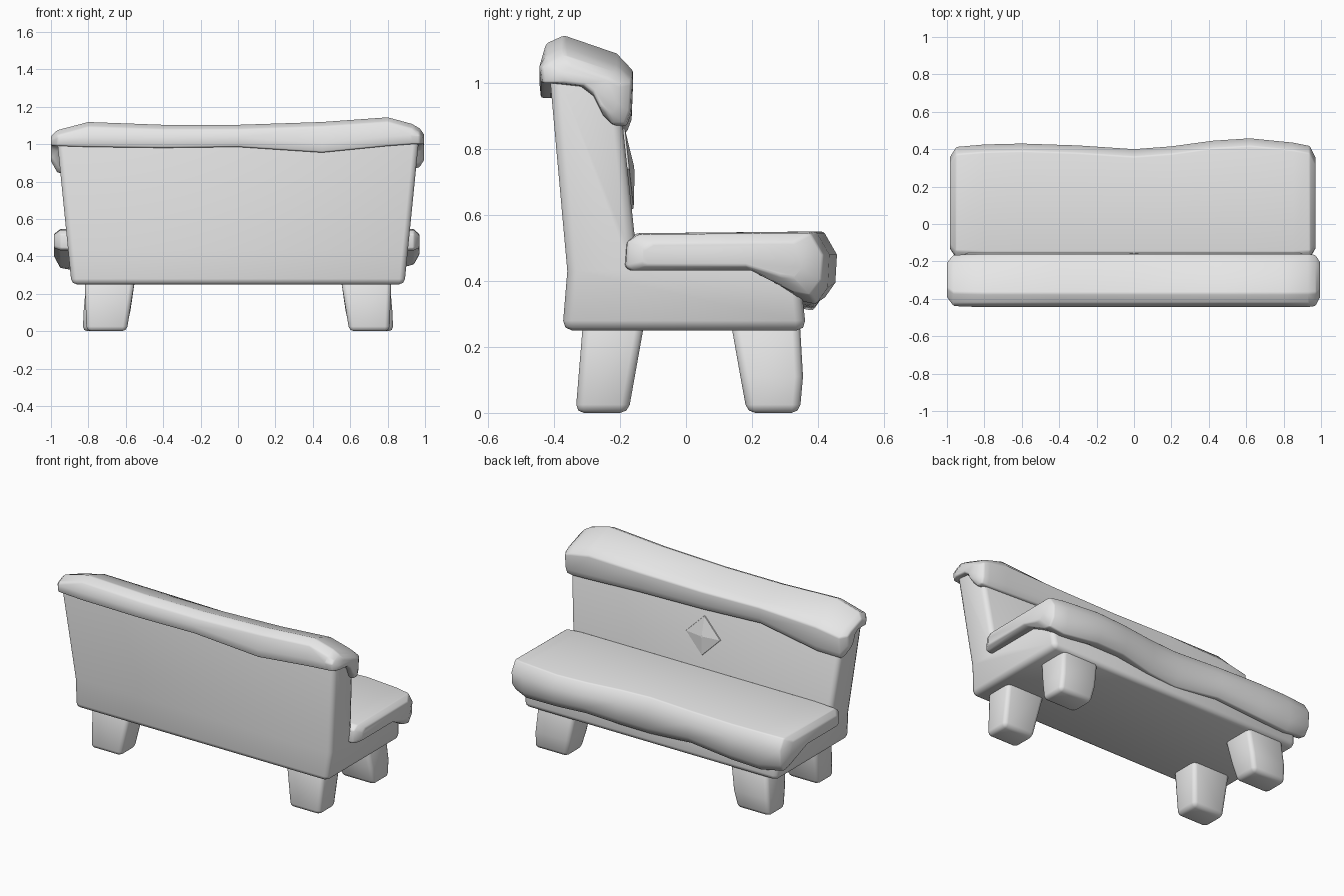
import bpy
import bmesh

if "Cube" in bpy.data.objects:
    bpy.data.objects.remove(bpy.data.objects["Cube"], do_unlink=True)

grey = bpy.data.materials.new("plain_grey")
grey.use_nodes = True
grey.diffuse_color = (0.8, 0.8, 0.8, 1)
grey.node_tree.nodes["Principled BSDF"].inputs["Base Color"].default_value = (0.8, 0.8, 0.8, 1)


def loft(name, rings, bevel=0.0, segments=2, angle=60):
    """Join equal-length rings of points into a closed solid."""
    bm = bmesh.new()
    loops = [[bm.verts.new(p) for p in ring] for ring in rings]
    n = len(loops[0])
    for a, b in zip(loops, loops[1:]):
        for i in range(n):
            j = (i + 1) % n
            bm.faces.new((a[i], a[j], b[j], b[i]))
    bm.faces.new(loops[0])
    bm.faces.new(loops[-1])
    bmesh.ops.recalc_face_normals(bm, faces=bm.faces[:])
    mesh = bpy.data.meshes.new(name)
    bm.to_mesh(mesh)
    bm.free()
    mesh.materials.append(grey)
    obj = bpy.data.objects.new(name, mesh)
    bpy.context.collection.objects.link(obj)
    bpy.ops.object.select_all(action='DESELECT')
    obj.select_set(True)
    bpy.context.view_layer.objects.active = obj
    if bevel:
        mod = obj.modifiers.new("soft_edges", 'BEVEL')
        mod.width = bevel
        mod.segments = segments
        mod.limit_method = 'ANGLE'
        mod.angle_limit = 0.6
        bpy.ops.object.modifier_apply(modifier=mod.name)
    bpy.ops.object.shade_smooth_by_angle(angle=angle * 3.14159 / 180)
    return obj


# Frame: one L-shaped side profile, widening towards the top
side = [(-0.375, 0.25), (-0.36, 0.43), (-0.415, 1.04), (-0.21, 1.04),
        (-0.155, 0.53), (-0.14, 0.46), (0.34, 0.46), (0.365, 0.25)]
loft("bench_frame", [[(s * (0.89 + 0.1 * (z - 0.25)), y, z) for y, z in side]
                     for s in (-1, 1)], 0.03)


# Seat cushion: each station is x, front edge y, drip z, scale
def cushion_ring(x, front, drip, k):
    ring = [(-0.19, 0.44), (-0.185, 0.52), (-0.15, 0.545), (front - 0.04, 0.55),
            (front, 0.48), (front - 0.005, drip + 0.05), (front - 0.04, drip),
            (front - 0.09, drip + 0.01), (0.2, 0.43), (-0.17, 0.43)]
    return [(x, 0.1 + (y - 0.1) * (0.5 + k / 2), 0.47 + (z - 0.47) * k) for y, z in ring]


loft("seat_cushion", [cushion_ring(*s) for s in (
    (-0.985, 0.42, 0.36, 0.6), (-0.95, 0.42, 0.33, 0.95), (-0.8, 0.425, 0.31, 1),
    (-0.6, 0.43, 0.32, 1), (-0.3, 0.42, 0.345, 1), (0, 0.40, 0.315, 1),
    (0.2, 0.415, 0.325, 1), (0.42, 0.445, 0.35, 1), (0.62, 0.458, 0.345, 1),
    (0.85, 0.435, 0.33, 1), (0.94, 0.425, 0.35, 0.95), (0.97, 0.42, 0.37, 0.6))],
    0.015, 2, 70)


# Draped roll over the backrest: x, top z, back lower z, front lower z, scale
def roll_ring(x, top, back, front, k):
    ring = [(-0.44, back), (-0.445, back + 0.05), (-0.425, top - 0.025),
            (-0.37, top), (-0.21, top - 0.055), (-0.16, 0.6 * top + 0.4 * front),
            (-0.165, front + 0.04), (-0.18, front), (-0.22, front),
            (-0.25, front + 0.03), (-0.28, 0.96), (-0.32, 0.99), (-0.41, back)]
    return [(x, -0.29 + (y + 0.29) * k, 1.0 + (z - 1.0) * k) for y, z in ring]


loft("backrest_roll", [roll_ring(*s) for s in (
    (-1, 1.07, 0.99, 0.86, 0.65), (-0.965, 1.08, 0.99, 0.84, 0.96),
    (-0.8, 1.12, 0.985, 0.85, 1), (-0.4, 1.105, 0.98, 0.92, 1),
    (0, 1.105, 0.985, 0.90, 1), (0.45, 1.12, 0.955, 0.89, 1),
    (0.8, 1.145, 0.99, 0.875, 1), (0.93, 1.11, 1.0, 0.87, 1),
    (0.97, 1.09, 1.0, 0.87, 0.96), (0.995, 1.08, 1.0, 0.87, 0.65))],
    0.012, 2, 70)


# Low diamond stud on the backrest
def diamond(r, y):
    return [(r * u, y - 0.11 * r * v, 0.74 + r * v) for u, v in
            ((1, 0), (0, 1), (-1, 0), (0, -1))]


loft("diamond_stud", [diamond(0.125, -0.185), diamond(0.12, -0.172),
                      diamond(0.01, -0.157)], angle=5)


# Four tapered legs, mirrored left to right
def leg_ring(s, x0, x1, y0, y1, z):
    return [(s * x, y, z) for x, y in ((x0, y0), (x1, y0), (x1, y1), (x0, y1))]


for label, s in (("right", -1), ("left", 1)):
    loft(f"front_leg_{label}", [leg_ring(s, 0.595, 0.81, -0.335, -0.175, 0),
                                leg_ring(s, 0.55, 0.82, -0.312, -0.125, 0.28)], 0.025)
    loft(f"back_leg_{label}", [leg_ring(s, 0.6, 0.83, 0.185, 0.345, 0),
                               leg_ring(s, 0.575, 0.825, 0.165, 0.355, 0.11),
                               leg_ring(s, 0.55, 0.81, 0.135, 0.345, 0.28)], 0.025)
